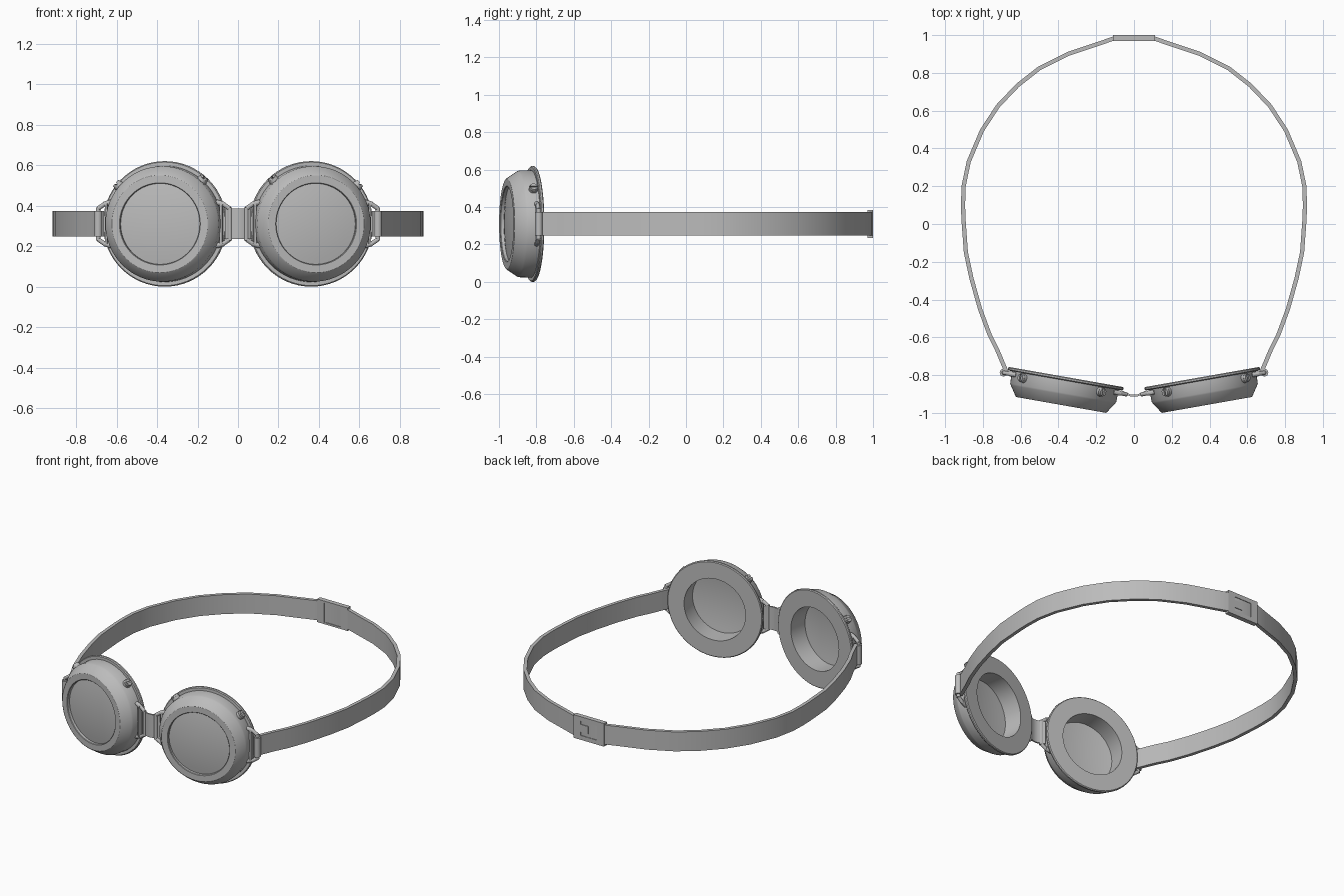
import bpy, bmesh, math
from mathutils import Matrix, Vector

if "Cube" in bpy.data.objects:
    bpy.data.objects.remove(bpy.data.objects["Cube"])

grey = bpy.data.materials.new("mid grey")
grey.diffuse_color = (0.5, 0.5, 0.5, 1)
grey.use_nodes = True
grey.node_tree.nodes["Principled BSDF"].inputs["Base Color"].default_value = grey.diffuse_color

ZC = 0.31                                  # height of the lens axis and strap
T = math.radians(10)
C, S = math.cos(T), math.sin(T)
# eyecup frame: local x = sideways, y = up, z = forward out of the lens
CUP = Matrix(((C, 0, S, 0.36), (S, 0, -C, -0.81), (0, 1, 0, ZC), (0, 0, 0, 1)))


def finish(name, bm, matrix=None, mirror=False):
    bmesh.ops.remove_doubles(bm, verts=bm.verts, dist=1e-5)
    bmesh.ops.recalc_face_normals(bm, faces=bm.faces)
    if matrix:
        bm.transform(matrix)
    me = bpy.data.meshes.new(name)
    bm.to_mesh(me)
    bm.free()
    me.materials.append(grey)
    ob = bpy.data.objects.new(name, me)
    bpy.context.collection.objects.link(ob)
    bpy.ops.object.select_all(action='DESELECT')
    ob.select_set(True)
    bpy.context.view_layer.objects.active = ob
    bpy.ops.object.shade_smooth_by_angle(angle=math.radians(28))
    if mirror:
        ob.modifiers.new("mirror", 'MIRROR')
    return ob


def lathe(bm, profile, n=64, closed=True):
    rings = [[bm.verts.new((r * math.cos(2 * math.pi * i / n),
                            r * math.sin(2 * math.pi * i / n), d)) for i in range(n)]
             for r, d in profile]
    pairs = list(zip(rings, rings[1:]))
    if closed:
        pairs.append((rings[-1], rings[0]))
    for a, b in pairs:
        for i in range(n):
            j = (i + 1) % n
            bm.faces.new((a[i], a[j], b[j], b[i]))


def box(bm, center, size, matrix=Matrix()):
    bmesh.ops.create_cube(bm, size=1, matrix=matrix @ Matrix.Translation(center)
                          @ Matrix.Diagonal((*size, 1)))


def rod(bm, a, b, r, n=12):
    a, b = Vector(a), Vector(b)
    rot = (b - a).to_track_quat('Z', 'Y').to_matrix().to_4x4()
    bmesh.ops.create_cone(bm, cap_ends=True, segments=n, radius1=r, radius2=r,
                          depth=(b - a).length,
                          matrix=Matrix.Translation((a + b) / 2) @ rot)


def ribbon(name, pts, half_h, thick):
    """Upright band that follows a path in plan."""
    bm = bmesh.new()
    pts = [Vector(p) for p in pts]
    rows = []
    for i, p in enumerate(pts):
        t = (pts[min(i + 1, len(pts) - 1)] - pts[max(i - 1, 0)]).normalized()
        nrm = Vector((t.y, -t.x)) * thick / 2
        rows.append([bm.verts.new((p.x + k * nrm.x, p.y + k * nrm.y, ZC + h * half_h))
                     for k, h in ((1, -1), (1, 1), (-1, 1), (-1, -1))])
    for a, b in zip(rows, rows[1:]):
        for i in range(4):
            j = (i + 1) % 4
            bm.faces.new((a[i], a[j], b[j], b[i]))
    bm.faces.new(rows[0])
    bm.faces.new(rows[-1])
    return finish(name, bm)


# eyecup: back flange, side wall, front bevel, rim and inner bore
bm = bmesh.new()
lathe(bm, [(0.2, 0), (0.305, 0), (0.31, 0.005), (0.31, 0.014), (0.305, 0.019),
           (0.287, 0.019), (0.285, 0.085), (0.28, 0.094), (0.245, 0.147),
           (0.24, 0.15), (0.203, 0.15), (0.2, 0.147)])
finish("eyecup", bm, CUP, True)

# slightly domed lens
bm = bmesh.new()
front = [(0.202 * k / 6, 0.146 - 0.016 * (k / 6) ** 2) for k in range(7)]
lathe(bm, front + [(r, d - 0.012) for r, d in reversed(front)], closed=False)
finish("lens", bm, CUP, True)

# slotted screws on the upper side wall
bm = bmesh.new()
for deg in (40, 132):
    a = math.radians(deg)
    out = Vector((math.cos(a), math.sin(a), 0))
    side = Vector((-math.sin(a), math.cos(a), 0))
    base = Vector((0, 0, 0.045))
    rod(bm, base + out * 0.27, base + out * 0.302, 0.025, 20)
    frame = Matrix((side, (0, 0, 1), out)).transposed().to_4x4()
    frame.translation = base + out * 0.302
    for s in (-1, 1):                      # two half heads leave the slot open
        arc = [(s * (0.005 + 0.018 * math.sin(math.pi * k / 8)),
                0.022 * math.cos(math.pi * k / 8)) for k in range(9)]
        low = [bm.verts.new(frame @ Vector((x, y, 0))) for x, y in arc]
        top = [bm.verts.new(frame @ Vector((x * 0.9, y * 0.85, 0.01))) for x, y in arc]
        bm.faces.new(low)
        bm.faces.new(top)
        for i in range(9):
            j = (i + 1) % 9
            bm.faces.new((low[i], low[j], top[j], top[i]))
finish("screw", bm, CUP, True)

# tapered wire brackets on both sides of each cup
bm = bmesh.new()
for s in (-1, 1):
    for v in (-1, 1):
        rod(bm, (s * 0.262, v * 0.108, 0.035), (s * 0.298, v * 0.098, 0.035), 0.013)
        rod(bm, (s * 0.295, v * 0.1, 0.035), (s * 0.33, v * 0.076, 0.035), 0.011)
    rod(bm, (s * 0.33, -0.082, 0.035), (s * 0.33, 0.082, 0.035), 0.011)
    box(bm, (s * 0.288, 0, 0.035), (0.012, 0.2, 0.026))
finish("strap_bracket", bm, CUP, True)

# nose bridge
ribbon("nose_bridge", [(-0.062, -0.888), (-0.04, -0.899), (-0.02, -0.907), (0, -0.909),
                       (0.02, -0.907), (0.04, -0.899), (0.062, -0.888)], 0.075, 0.01)

# head strap
half = [(0.672, -0.79), (0.725, -0.665), (0.765, -0.585), (0.815, -0.45), (0.86, -0.29),
        (0.89, -0.15), (0.903, 0.03), (0.905, 0.1), (0.902, 0.2), (0.875, 0.33),
        (0.805, 0.495), (0.72, 0.625), (0.615, 0.735), (0.5, 0.825), (0.35, 0.9),
        (0.2, 0.95), (0.105, 0.983)]
ribbon("head_strap", half + [(0, 0.986)] + [(-x, y) for x, y in reversed(half)],
       0.063, 0.022)

# strap end loops folded round the outer bracket bars
bm = bmesh.new()
end = CUP @ Vector((0.33, 0, 0.035))
rod(bm, (end.x, end.y, ZC - 0.063), (end.x, end.y, ZC + 0.063), 0.02, 16)
finish("strap_loop", bm, None, True)

# rear buckle: open frame with lips and a centre tongue
bm = bmesh.new()
for s in (-1, 1):
    box(bm, (0, 0.985, ZC + s * 0.069), (0.22, 0.03, 0.012))
    box(bm, (0, 0.998, ZC + s * 0.058), (0.22, 0.004, 0.022))
    box(bm, (s * 0.085, 0.998, ZC), (0.05, 0.004, 0.13))
    box(bm, (s * 0.085, 0.972, ZC), (0.05, 0.004, 0.13))
box(bm, (0.035, 0.998, ZC), (0.06, 0.004, 0.05))
finish("rear_buckle", bm)
